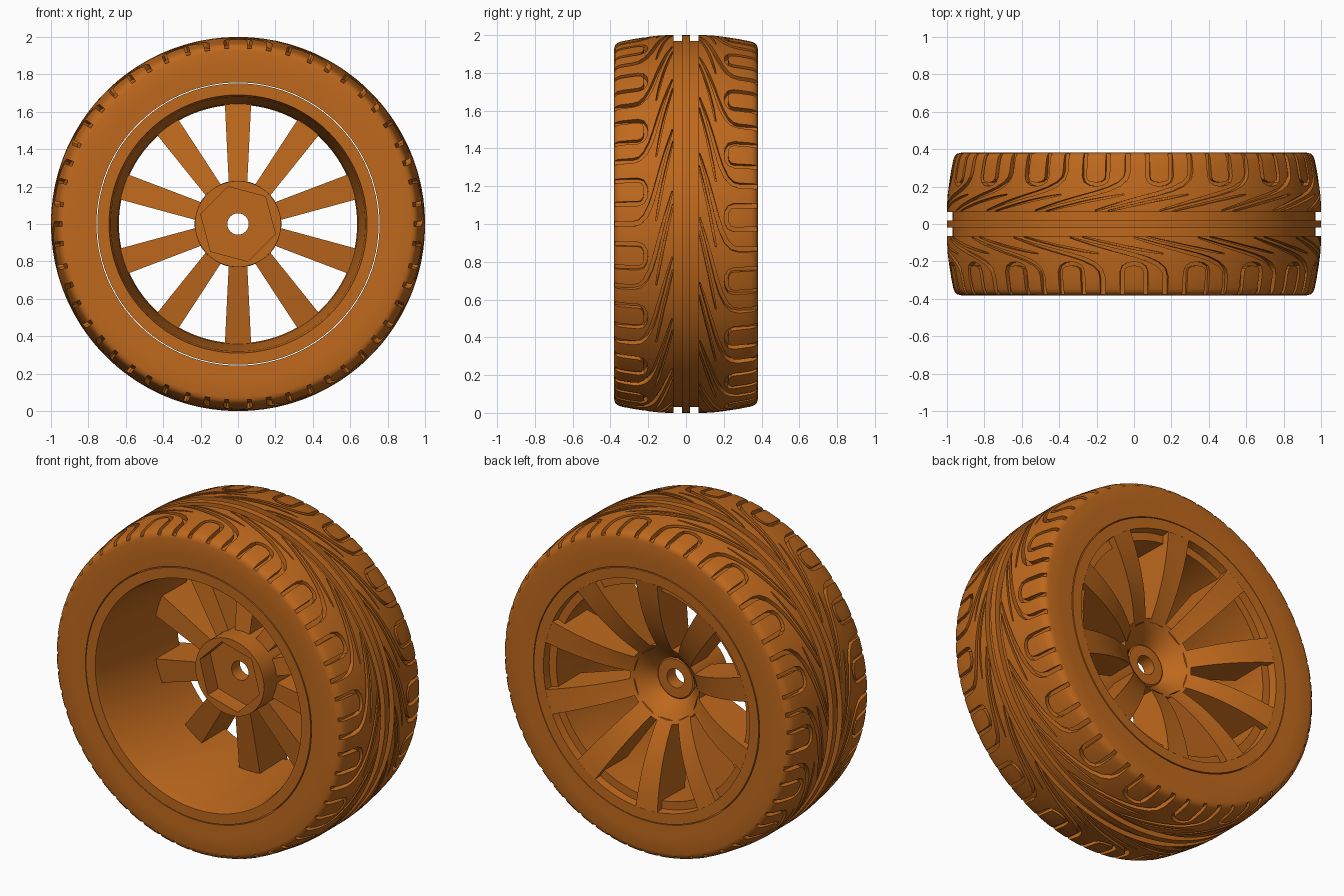
import bpy, bmesh
from math import sin, cos, pi, radians, hypot

if "Cube" in bpy.data.objects:
    bpy.data.objects.remove(bpy.data.objects["Cube"])

mat = bpy.data.materials.new("burnt_orange")
mat.diffuse_color = (0.52, 0.14, 0.012, 1)
mat.use_nodes = True
mat.node_tree.nodes["Principled BSDF"].inputs["Base Color"].default_value = mat.diffuse_color


def at(r, th, y):
    """Wheel coordinates: th runs clockwise from the top, axle along y."""
    return (r * sin(th), y, 1 + r * cos(th))


def interp(pts, x):
    if x <= pts[0][0]:
        return pts[0][1]
    for (a, fa), (b, fb) in zip(pts, pts[1:]):
        if x <= b:
            return fa + (fb - fa) * (x - a) / (b - a)
    return pts[-1][1]


def finish(bm, name):
    bmesh.ops.recalc_face_normals(bm, faces=bm.faces[:])
    me = bpy.data.meshes.new(name)
    bm.to_mesh(me)
    bm.free()
    ob = bpy.data.objects.new(name, me)
    bpy.context.collection.objects.link(ob)
    me.materials.append(mat)
    return ob


def lathe(name, profile, seg, phase=0.0):
    """Closed (r, y) profile revolved around the axle."""
    bm = bmesh.new()
    rings = [[bm.verts.new(at(r, phase + 2 * pi * i / seg, y)) for r, y in profile]
             for i in range(seg)]
    n = len(profile)
    for i in range(seg):
        a, b = rings[i], rings[(i + 1) % seg]
        for j in range(n):
            k = (j + 1) % n
            bm.faces.new((a[j], a[k], b[k], b[j]))
    return finish(bm, name)


def tube(bm, sections):
    """Skin a row of cross-sections and cap both ends."""
    rows = [[bm.verts.new(p) for p in s] for s in sections]
    n = len(rows[0])
    for a, b in zip(rows, rows[1:]):
        for j in range(n):
            k = (j + 1) % n
            bm.faces.new((a[j], a[k], b[k], b[j]))
    bm.faces.new(rows[0])
    bm.faces.new(rows[-1][::-1])


def select(ob):
    bpy.ops.object.select_all(action='DESELECT')
    ob.select_set(True)
    bpy.context.view_layer.objects.active = ob


def cut(ob, cutter):
    cutter.hide_render = True
    m = ob.modifiers.new("cut", 'BOOLEAN')
    m.operation, m.solver, m.object = 'DIFFERENCE', 'EXACT', cutter
    select(ob)
    bpy.ops.object.modifier_apply(modifier=m.name)
    bpy.data.objects.remove(cutter)


# Tyre body with two grooves beside the centre rib
CROWN = [(0.1, 1.0), (0.16, 0.996), (0.22, 0.988), (0.29, 0.977), (0.345, 0.966)]
half = [(0.97, 0.02), (0.97, 0.065), (1.0, 0.065)] + [(r, y) for y, r in CROWN]
half += [(0.958, 0.364), (0.945, 0.376), (0.925, 0.381), (0.84, 0.381), (0.757, 0.378)]
half = [(1.0, 0.02)] + half
tyre = lathe("tyre", [(r, -y) for r, y in half[::-1]] + half, 180)

# Tread grooves: (degrees, y, width) paths repeated 18 times per side
U_SLOT = [(-3.7, .42, .024), (-3.7, .255, .024), (-3.2, .23, .022), (-1.8, .216, .02),
          (0, .212, .02), (1.8, .216, .02), (3.2, .23, .022), (3.7, .255, .024), (3.7, .42, .024)]
SWEEP = [(10, .42, .028), (10, .28, .028), (9.4, .245, .026), (7.5, .214, .024),
         (4, .186, .022), (0, .165, .02), (-6, .139, .017), (-12, .112, .013), (-20, .072, .006)]
SIPE = [(9, .158, .005), (4, .143, .011), (-3, .120, .011), (-10, .093, .009), (-16, .069, .006)]


def groove(bm, path, side, phase):
    pts = [(radians(a), y) for a, y, w in path]
    sections = []
    for i, (x, y) in enumerate(pts):
        p, q = pts[max(i - 1, 0)], pts[min(i + 1, len(pts) - 1)]
        dx, dy = q[0] - p[0], q[1] - p[1]
        d = hypot(dx, dy)
        w = path[i][2] / 2
        nx, ny = -dy / d * w, dx / d * w
        sec = []
        for s, lift in ((1, -.03), (-1, -.03), (-1, .06), (1, .06)):
            yy = y + s * ny
            sec.append(at(interp(CROWN, yy) + lift, phase + x + s * nx, side * yy))
        sections.append(sec)
    tube(bm, sections)


bm = bmesh.new()
for side, offset in ((-1, 0), (1, 8)):
    for k in range(18):
        for path in (U_SLOT, SWEEP, SIPE):
            groove(bm, path, side, radians(20 * k + offset))
cut(tyre, finish(bm, "tread_cutter"))

# Rim barrel with a stepped lip behind the spokes
rim = lathe("rim_barrel", [(.752, -.38), (.69, -.38), (.68, -.335), (.642, .1), (.637, .33),
                           (.685, .33), (.69, .378), (.752, .38)], 96)

# Hub with hexagonal socket and axle hole
hub = lathe("hub", [(.057, -.08), (.23, -.08), (.232, .205), (.2, .182), (.17, .155),
                    (.14, .122), (.122, .095), (.115, .1), (.057, .1)], 72)
bm = bmesh.new()
tube(bm, [[at(.207, radians(45 + 60 * k), y) for k in range(6)] for y in (-.2, .02)])
cut(hub, finish(bm, "hex_cutter"))

# Ten spokes following the dished outer face
DISH = [(.17, .155), (.23, .207), (.3, .25), (.35, .277), (.4, .3), (.45, .319),
        (.5, .336), (.55, .35), (.6, .362), (.69, .378)]
bm = bmesh.new()
for k in range(10):
    a = k * pi / 5
    sections = []
    for r in (.215, .25, .3, .35, .4, .45, .5, .55, .6, .64, .69):
        h = (.05 + .02 * (r - .23) / .41) / r
        front = .04 + .07 * (r - .23) / .41
        back = interp(DISH, r)
        sections.append([at(r, a - h, front), at(r, a + h, front),
                         at(r, a + h, back), at(r, a, back), at(r, a - h, back)])
    tube(bm, sections)
spokes = finish(bm, "spokes")

for ob in (tyre, rim, hub, spokes):
    select(ob)
    bpy.ops.object.shade_smooth_by_angle(angle=radians(30))
